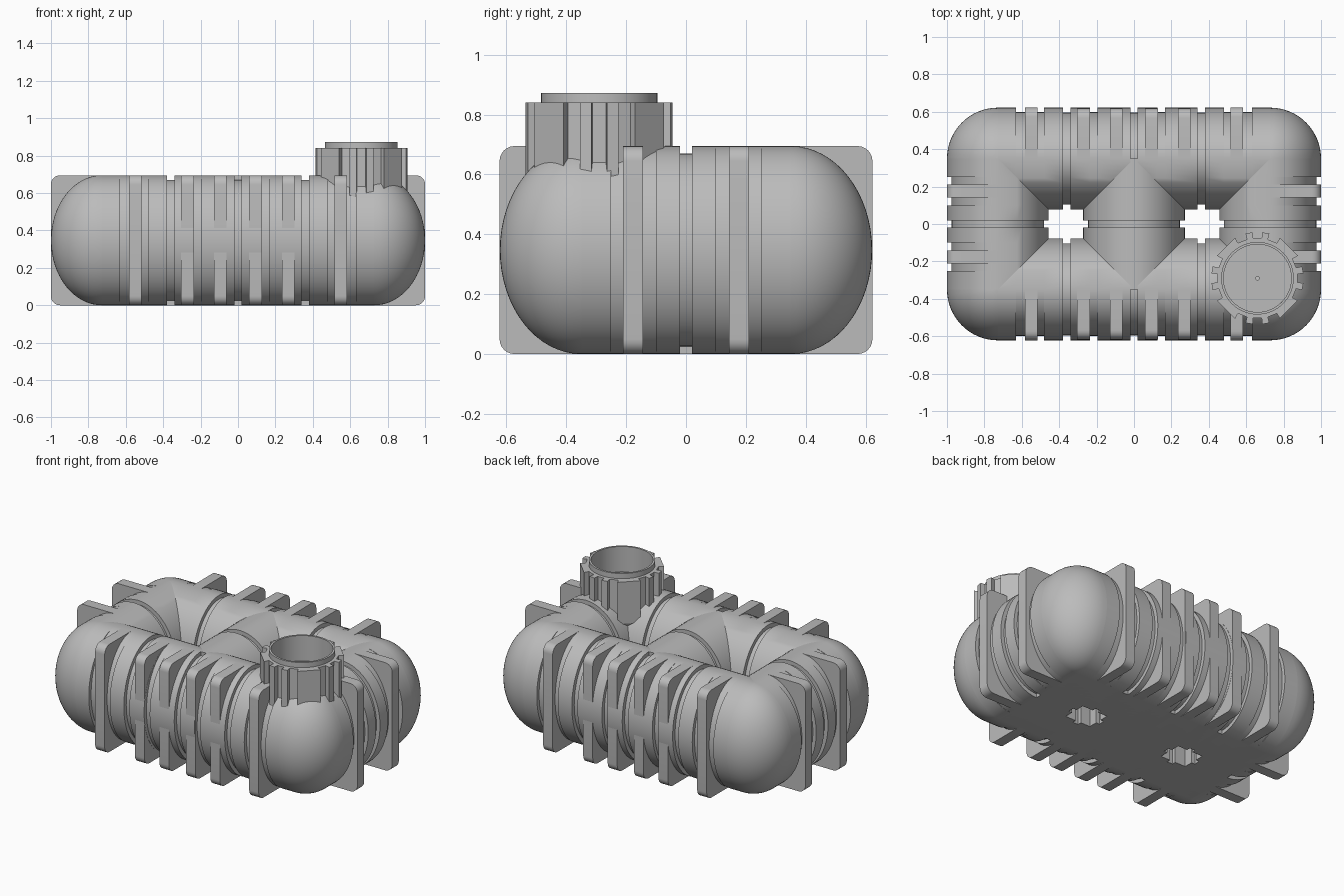
import bpy, bmesh
from math import sin, cos, pi, radians
from mathutils import Vector

if "Cube" in bpy.data.objects:
    bpy.data.objects.remove(bpy.data.objects["Cube"])

W, H = 0.272, 0.3475        # half width and half height of every tube
CX, CY = 0.728, 0.35        # centre lines of the end and long tubes
DEPTH = 0.025               # depth of the ring grooves
NX, NY = 0.66, -0.29        # centre of the neck

grey = bpy.data.materials.new("tank_grey")
grey.use_nodes = True
grey.diffuse_color = (0.5, 0.5, 0.5, 1)
grey.node_tree.nodes["Principled BSDF"].inputs["Base Color"].default_value = (0.5, 0.5, 0.5, 1)


def finish(bm, name, angle=30):
    bmesh.ops.recalc_face_normals(bm, faces=bm.faces)
    mesh = bpy.data.meshes.new(name)
    bm.to_mesh(mesh)
    bm.free()
    obj = bpy.data.objects.new(name, mesh)
    bpy.context.collection.objects.link(obj)
    mesh.materials.append(grey)
    bpy.ops.object.select_all(action='DESELECT')
    obj.select_set(True)
    bpy.context.view_layer.objects.active = obj
    bpy.ops.object.shade_smooth_by_angle(angle=radians(angle))
    return obj


def loft(name, loops, cap=True, angle=30):
    """Skin a list of closed loops that have equal point counts."""
    bm = bmesh.new()
    rings = [[bm.verts.new(p) for p in loop] for loop in loops]
    n = len(rings[0])
    for a, b in zip(rings, rings[1:]):
        for i in range(n):
            j = (i + 1) % n
            bm.faces.new((a[i], a[j], b[j], b[i]))
    if cap:
        bm.faces.new(rings[0])
        bm.faces.new(rings[-1])
    return finish(bm, name, angle)


def side_section(w_out, shrink):
    """Outer half ellipse, inner quarter ellipse, straight inner skirt."""
    h, w_in = H - shrink, W - shrink
    pts = []
    for i in range(49):
        a = -pi / 2 + 1.5 * pi * i / 48
        pts.append(((w_out if cos(a) > 0 else w_in) * cos(a), H + h * sin(a)))
    return pts + [(-w_in, H - h)]


def middle_section(w_out, shrink):
    """Arch with a straight skirt on both sides."""
    h, w = H - shrink, W - shrink
    arch = [(w * cos(pi * i / 32), H + h * sin(pi * i / 32)) for i in range(33)]
    return [(w, H - h)] + arch + [(-w, H - h)]


def tube(name, half, features, section, place):
    """Tube with stepped features: (start, end, outer half width, shrink)."""
    loops = []

    def ring(at, w, s):
        loops.append([place(at, o, z) for o, z in section(w, s)])

    ring(-half, W, 0)
    for lo, hi, w, s in sorted(features):
        ring(lo, W, 0)
        ring(lo, w, s)
        ring(hi, w, s)
        ring(hi, W, 0)
    ring(half, W, 0)
    loft(name, loops)


def fin(name, at, reach, place, half=0.034, r=0.05):
    """Upright plate with rounded outer corners."""
    pts = [(0, 0)]
    for cz, start in ((r, -pi / 2), (2 * H - r, 0)):
        for i in range(7):
            a = start + pi / 2 * i / 6
            pts.append((reach - r + r * cos(a), cz + r * sin(a)))
    pts.append((0, 2 * H))
    loft(name, [[place(at + d, o, z) for o, z in pts] for d in (-half, half)])


def groove(at):
    return (at - 0.02, at + 0.02, W - DEPTH, DEPTH)


def recess(lo, hi):
    return (lo, hi, W - 0.024, 0)


# Long tubes and end tubes with their fins
long_features = [groove(-0.36), groove(0), groove(0.36),
                 recess(-0.63, -0.48), recess(0.48, 0.63),
                 recess(-0.235, -0.195), recess(0.125, 0.165)]
end_features = [groove(0), recess(-0.25, -0.10), recess(0.10, 0.25)]

for s, side in ((-1, "front"), (1, "back")):
    def on_long(a, o, z, s=s):
        return (a, s * (CY + o), z)
    tube(side + "_tube", CX, long_features, side_section, on_long)
    for k, x in enumerate((-0.55, -0.27, -0.095, 0.093, 0.268, 0.55)):
        fin(f"{side}_fin_{k + 1}", x, 0.273 if abs(x) > 0.5 else 0.267, on_long)

for s, side in ((-1, "right"), (1, "left")):
    def on_end(a, o, z, s=s):
        return (s * (CX + o), a, z)
    tube(side + "_tube", CY, end_features, side_section, on_end)
    for k, y in enumerate((-0.177, 0.177)):
        fin(f"{side}_fin_{k + 1}", y, 0.273, on_end)

# Middle cross tube
tube("middle_tube", CY, [groove(0)], middle_section, lambda a, o, z: (o, a, z))

# Rounded outer corners
for sx, xn in ((-1, "right"), (1, "left")):
    for sy, yn in ((-1, "front"), (1, "back")):
        bm = bmesh.new()
        bmesh.ops.create_uvsphere(bm, u_segments=64, v_segments=32, radius=1)
        for normal in ((sx, 0, 0), (0, sy, 0)):
            bmesh.ops.bisect_plane(bm, geom=bm.verts[:] + bm.edges[:] + bm.faces[:], dist=1e-5,
                                   plane_co=(0, 0, 0), plane_no=normal, clear_inner=True)
        for v in bm.verts:
            v.co = Vector((sx * CX + v.co.x * W, sy * CY + v.co.y * W, H + v.co.z * H))
        finish(bm, f"{yn}_{xn}_corner")


# Flat base strips
def strip(name, x0, x1, y0, y1):
    loft(name, [[(x0, y0, z), (x1, y0, z), (x1, y1, z), (x0, y1, z)] for z in (0, 0.026)])


inner_y, inner_x = CY - W + DEPTH, CX - W + DEPTH
strip("front_base", -CX, CX, -CY, -inner_y)
strip("back_base", -CX, CX, inner_y, CY)
strip("right_base", -CX, -inner_x, -inner_y, inner_y)
strip("left_base", inner_x, CX, -inner_y, inner_y)
strip("middle_base", DEPTH - W, W - DEPTH, -inner_y, inner_y)


# Toothed collar: two small teeth per side and a broad one on each diagonal
def circle(r, z, angles):
    return [(NX + r * cos(a), NY + r * sin(a), z) for a in angles]


teeth = [(-15, -6), (6, 15), (29, 61)]
outline = []
for quarter in range(4):
    for lo, hi in teeth:
        for a, r in ((lo, 0.215), (lo, 0.247), (hi, 0.247), (hi, 0.215)):
            outline.append((radians(a + 90 * quarter), r))


def collar_ring(scale, z):
    return [(NX + scale * r * cos(a), NY + scale * r * sin(a), z) for a, r in outline]


angles = [a for a, r in outline]
loft("neck_collar", [circle(0.188, 0.84, angles), collar_ring(1, 0.84),
                     collar_ring(1, 0.57), collar_ring(0.6, 0.42)], cap=False, angle=20)

# Open neck with a raised rim
steps = [2 * pi * i / 64 for i in range(64)]
loft("neck_rim", [circle(r, z, steps) for r, z in
                  ((0.194, 0.6), (0.194, 0.873), (0.181, 0.873), (0.181, 0.71), (0.01, 0.71))], cap=False)
